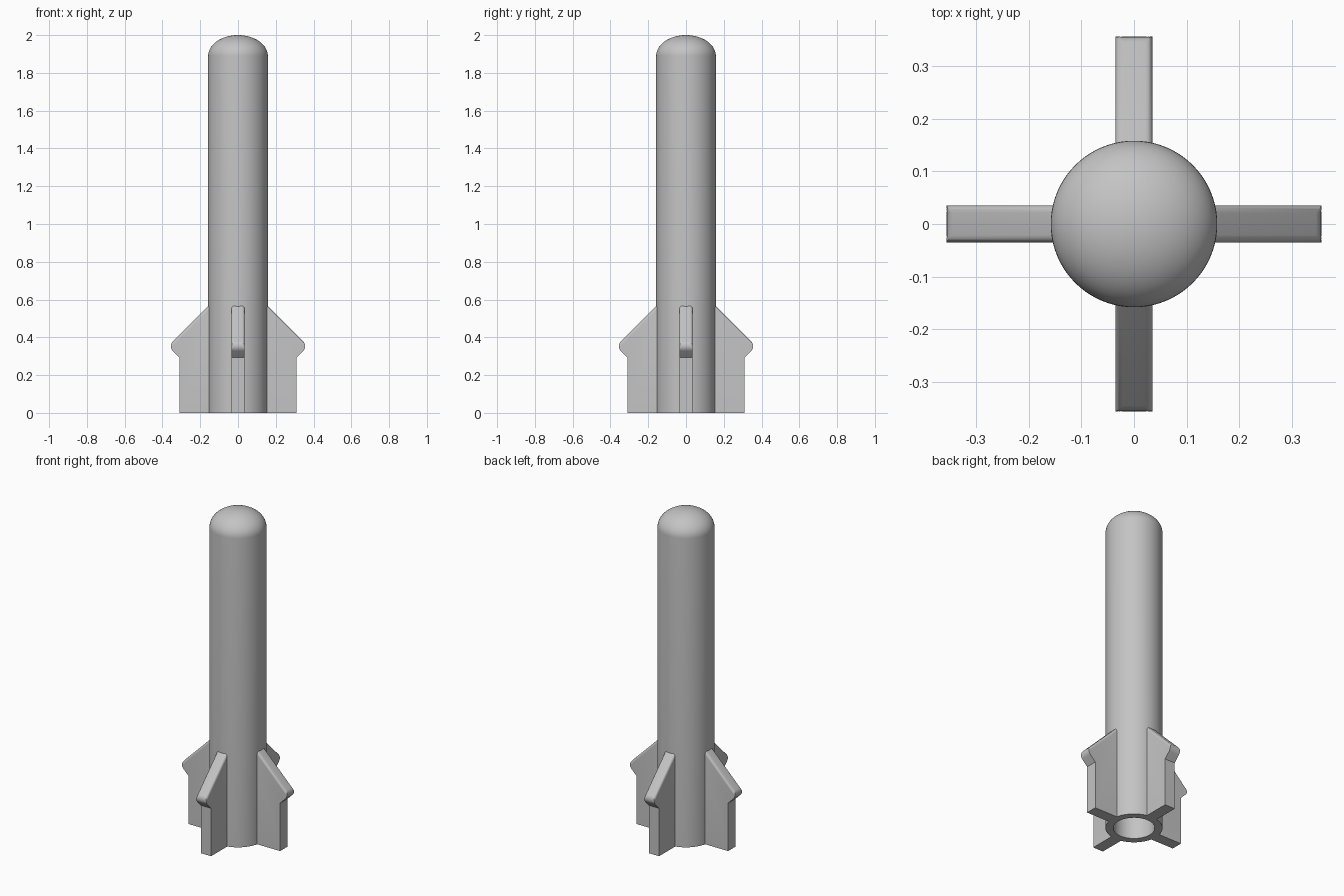
import bpy, bmesh, math
from mathutils import Matrix

if "Cube" in bpy.data.objects:
    bpy.data.objects.remove(bpy.data.objects["Cube"])

grey = bpy.data.materials.new("plain grey")
grey.diffuse_color = (0.55, 0.55, 0.55, 1)
grey.use_nodes = True
grey.node_tree.nodes["Principled BSDF"].inputs["Base Color"].default_value = grey.diffuse_color


def finish(bm, name, angle):
    bmesh.ops.recalc_face_normals(bm, faces=bm.faces[:])
    mesh = bpy.data.meshes.new(name)
    bm.to_mesh(mesh)
    bm.free()
    mesh.materials.append(grey)
    obj = bpy.data.objects.new(name, mesh)
    bpy.context.collection.objects.link(obj)
    bpy.ops.object.select_all(action='DESELECT')
    obj.select_set(True)
    bpy.context.view_layer.objects.active = obj
    bpy.ops.object.shade_smooth_by_angle(angle=math.radians(angle))
    return obj


# Body: hollow tube with a low domed cap, open at the bottom
R, BORE, SHOULDER, TOP = 0.158, 0.115, 1.89, 2.0
profile = [(0, 1.84), (BORE, 1.84), (BORE, 0), (R, 0)]
for i in range(17):
    a = math.pi / 2 * i / 16
    profile.append((R * math.cos(a) if i < 16 else 0, SHOULDER + (TOP - SHOULDER) * math.sin(a)))
bm = bmesh.new()
verts = [bm.verts.new((r, 0, z)) for r, z in profile]
edges = [bm.edges.new(pair) for pair in zip(verts, verts[1:])]
bmesh.ops.spin(bm, geom=verts + edges, cent=(0, 0, 0), axis=(0, 0, 1),
               angle=2 * math.pi, steps=80)
bmesh.ops.remove_doubles(bm, verts=bm.verts[:], dist=1e-5)
finish(bm, "body", 35)

# Fin: sloped top with rounded side edges, rounded tip and 45 degree underside
HALF, ROUND, TIP_R = 0.035, 0.014, 0.035
ROOT, SUM = 0.13, 0.722               # root x; slope line is x + z = SUM
CX, CZ = 0.370 - TIP_R * math.sqrt(2), 0.353   # tip arc centre


def outline(d):
    """Side outline with the sloped edge lowered by d."""
    pts = [(ROOT, 0), (ROOT, SUM - ROOT - d * math.sqrt(2))]
    start = math.acos(1 - d / TIP_R)
    for i in range(9):
        t = math.pi / 4 - (start + (math.pi / 2 - start) * i / 8)
        pts.append((CX + TIP_R * math.cos(t), CZ + TIP_R * math.sin(t)))
    return pts + [(0.31, 0.293), (0.31, 0)]


layers = []
for i in range(7):
    a = math.pi / 2 * i / 6
    layers.append((HALF - ROUND + ROUND * math.cos(a), ROUND * (1 - math.sin(a))))
layers += [(-w, d) for w, d in reversed(layers)]

for name, turn in (("right_fin", 0), ("back_fin", 90), ("left_fin", 180), ("front_fin", 270)):
    bm = bmesh.new()
    rings = [[bm.verts.new((x, w, z)) for x, z in outline(d)] for w, d in layers]
    n = len(rings[0])
    for lower, upper in zip(rings, rings[1:]):
        for j in range(n):
            k = (j + 1) % n
            bm.faces.new((lower[j], lower[k], upper[k], upper[j]))
    bm.faces.new(rings[0])
    bm.faces.new(rings[-1])
    bmesh.ops.transform(bm, matrix=Matrix.Rotation(math.radians(turn), 4, 'Z'), verts=bm.verts[:])
    finish(bm, name, 30)
